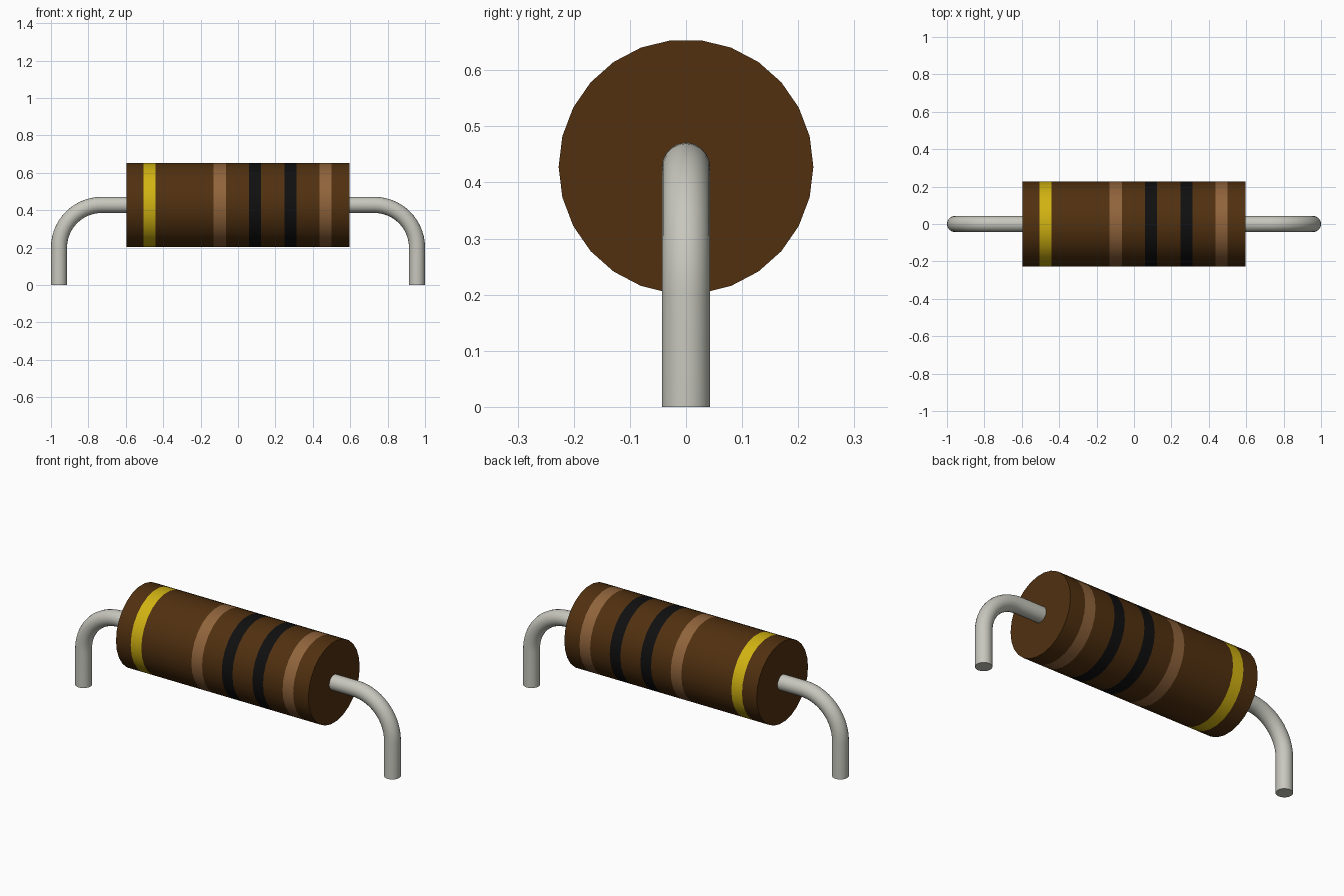
import bpy, bmesh, math
from mathutils import Vector

if "Cube" in bpy.data.objects:
    bpy.data.objects.remove(bpy.data.objects["Cube"], do_unlink=True)

AXIS_Z = 0.428      # height of the body axis
BODY_R = 0.227
WIRE_R = 0.043
SIDES = 26


def material(name, rgb):
    m = bpy.data.materials.new(name)
    m.use_nodes = True
    m.diffuse_color = (*rgb, 1)
    m.node_tree.nodes["Principled BSDF"].inputs["Base Color"].default_value = (*rgb, 1)
    return m


brown = material("dark_brown", (0.082, 0.030, 0.005))
yellow = material("yellow", (0.64, 0.45, 0.006))
tan = material("light_brown", (0.28, 0.127, 0.045))
black = material("black", (0.005, 0.005, 0.005))
metal = material("wire_grey", (0.57, 0.57, 0.51))


def skin(name, rings, mats, ring_mats):
    """Join equal rings of points into a closed tube with flat end caps."""
    bm = bmesh.new()
    loops = [[bm.verts.new(p) for p in ring] for ring in rings]
    n = len(loops[0])
    for a, b, mat in zip(loops, loops[1:], ring_mats):
        for i in range(n):
            j = (i + 1) % n
            bm.faces.new((a[i], a[j], b[j], b[i])).material_index = mat
    bm.faces.new(loops[0][::-1])
    bm.faces.new(loops[-1])
    bmesh.ops.recalc_face_normals(bm, faces=bm.faces)
    mesh = bpy.data.meshes.new(name)
    bm.to_mesh(mesh)
    bm.free()
    for m in mats:
        mesh.materials.append(m)
    obj = bpy.data.objects.new(name, mesh)
    bpy.context.collection.objects.link(obj)
    bpy.ops.object.select_all(action='DESELECT')
    obj.select_set(True)
    bpy.context.view_layer.objects.active = obj
    bpy.ops.object.shade_smooth_by_angle(angle=math.radians(35))
    return obj


def circle(centre, u, v, r, n):
    return [centre + r * (math.cos(t) * u + math.sin(t) * v)
            for t in (2 * math.pi * i / n for i in range(n))]


# Body: a cylinder along x, cut into rings where the colour bands sit
bands = [(-0.473, 1), (-0.097, 2), (0.091, 3), (0.281, 3), (0.468, 2)]
xs, ring_mats = [-0.597], []
for x, mat in bands:
    xs += [x - 0.033, x + 0.033]
    ring_mats += [0, mat]
xs.append(0.595)
ring_mats.append(0)
Y, Z = Vector((0, 1, 0)), Vector((0, 0, 1))
skin("resistor_body", [circle(Vector((x, 0, AXIS_Z)), Y, Z, BODY_R, SIDES) for x in xs],
     [brown, yellow, tan, black], ring_mats)

# Wire leads: out of each end cap, round a quarter bend and down to the floor
BEND_R, LEG_X, STEPS = 0.228, 0.957, 14
for name, s in (("left_lead", 1), ("right_lead", -1)):
    path = [(0.57, AXIS_Z, 0)]
    for i in range(STEPS + 1):
        t = math.pi / 2 * i / STEPS
        path.append((LEG_X - BEND_R + BEND_R * math.sin(t),
                     AXIS_Z - BEND_R + BEND_R * math.cos(t), t))
    path.append((LEG_X, 0, math.pi / 2))
    rings = [circle(Vector((s * x, 0, z)), Y,
                    Vector((s * math.sin(t), 0, math.cos(t))), WIRE_R, 20)
             for x, z, t in path]
    skin(name, rings, [metal], [0] * (len(rings) - 1))
